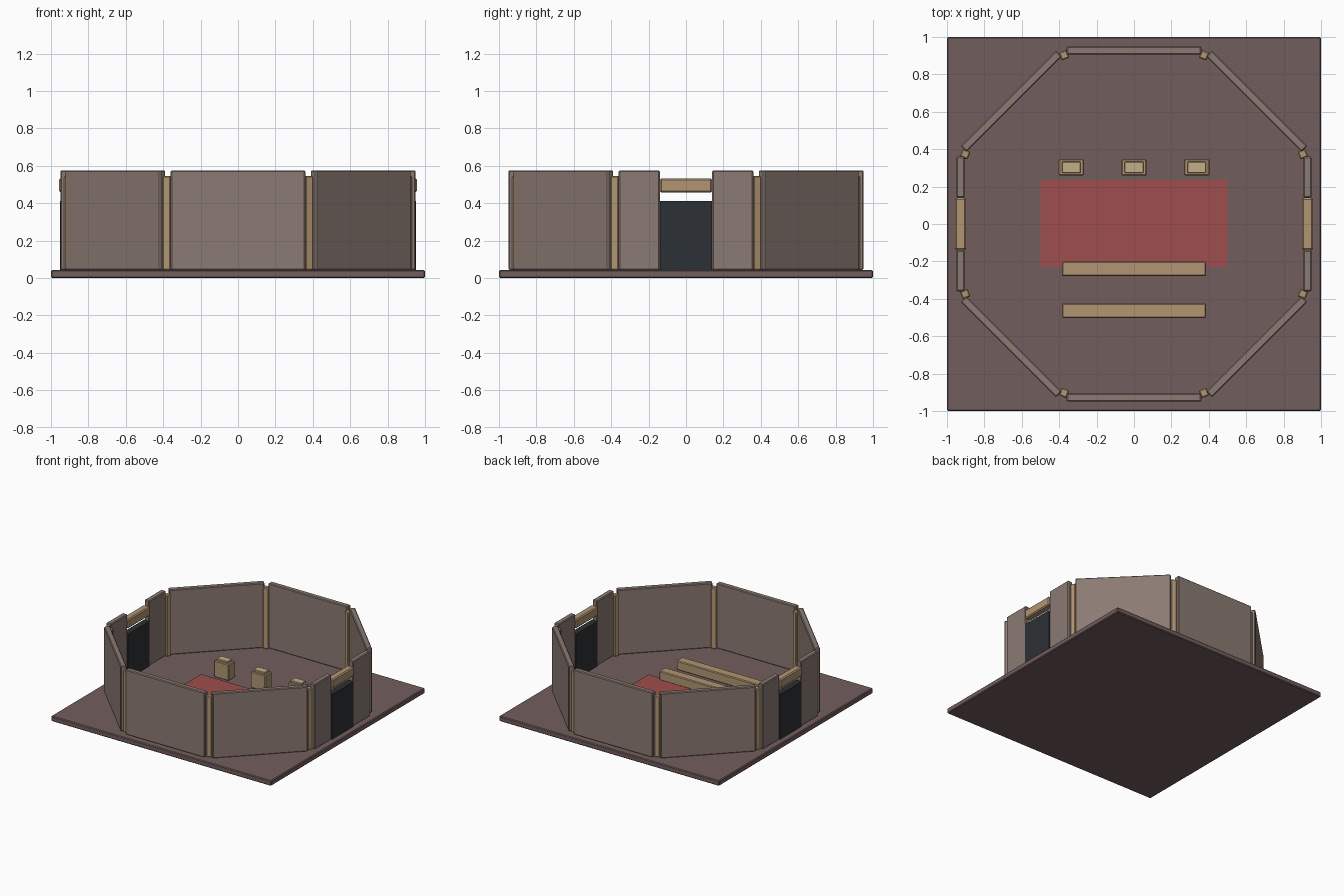
import bpy, bmesh
from math import radians, cos, sin
from mathutils import Matrix

if "Cube" in bpy.data.objects:
    bpy.data.objects.remove(bpy.data.objects["Cube"])


def material(name, rgb):
    m = bpy.data.materials.new(name)
    m.diffuse_color = (*rgb, 1)
    m.use_nodes = True
    m.node_tree.nodes["Principled BSDF"].inputs["Base Color"].default_value = m.diffuse_color
    return m


FLOOR = material("floor_brown", (0.17, 0.11, 0.11))
WALL = material("wall_taupe", (0.26, 0.195, 0.17))
WOOD = material("wood", (0.44, 0.30, 0.17))
PALE = material("pale_top", (0.54, 0.43, 0.25))
RED = material("rug_red", (0.35, 0.075, 0.075))
DARK = material("door_dark", (0.025, 0.03, 0.035))


def box(name, center, size, z0, z1, mat, angle=0, bevel=0.006):
    """Box from z0 to z1 with small flat chamfers, turned about z."""
    bm = bmesh.new()
    bmesh.ops.create_cube(bm, size=1)
    bmesh.ops.scale(bm, vec=(size[0], size[1], z1 - z0), verts=bm.verts)
    if bevel:
        bmesh.ops.bevel(bm, geom=bm.edges[:], offset=bevel, segments=1, affect='EDGES')
    mesh = bpy.data.meshes.new(name)
    bm.to_mesh(mesh)
    bm.free()
    mesh.materials.append(mat)
    ob = bpy.data.objects.new(name, mesh)
    ob.matrix_world = Matrix.Translation((*center, (z0 + z1) / 2)) @ Matrix.Rotation(angle, 4, 'Z')
    bpy.context.collection.objects.link(ob)
    return ob


TOP = 0.043      # floor surface
R = 0.9275       # distance of the walls from the middle

box("floor", (0, 0), (2, 2), 0, TOP, FLOOR)

# Octagonal wall ring with a post in every corner gap
for i in range(8):
    a = radians(45 * i)
    if i % 4:
        box("wall_panel", (R * cos(a), R * sin(a)), (0.044, 0.72), TOP, 0.576, WALL, a)
    p = a + radians(22.5)
    box("corner_post", (0.977 * cos(p), 0.977 * sin(p)), (0.045, 0.045), TOP, 0.545, WOOD, p)

# Doorways on the two sides: split wall, dark door and lintel
for s in (-1, 1):
    for t in (-1, 1):
        box("door_side_wall", (s * R, t * 0.25), (0.044, 0.22), TOP, 0.576, WALL)
    box("door", (s * R, 0), (0.05, 0.28), TOP, 0.412, DARK, bevel=0)
    box("lintel", (s * R, 0), (0.06, 0.28), 0.458, 0.533, WOOD, bevel=0.008)

# Rug, benches and stools
box("rug", (0, 0.002), (1.0, 0.466), TOP, TOP + 0.005, RED, bevel=0.001)
for y in (-0.24, -0.463):
    box("bench", (0, y), (0.77, 0.078), TOP, TOP + 0.075, WOOD)
for x in (-0.335, 0, 0.335):
    box("stool", (x, 0.303), (0.135, 0.088), TOP, TOP + 0.135, WOOD)
    box("stool_top", (x, 0.303), (0.1, 0.06), TOP + 0.133, TOP + 0.15, PALE, bevel=0.003)
